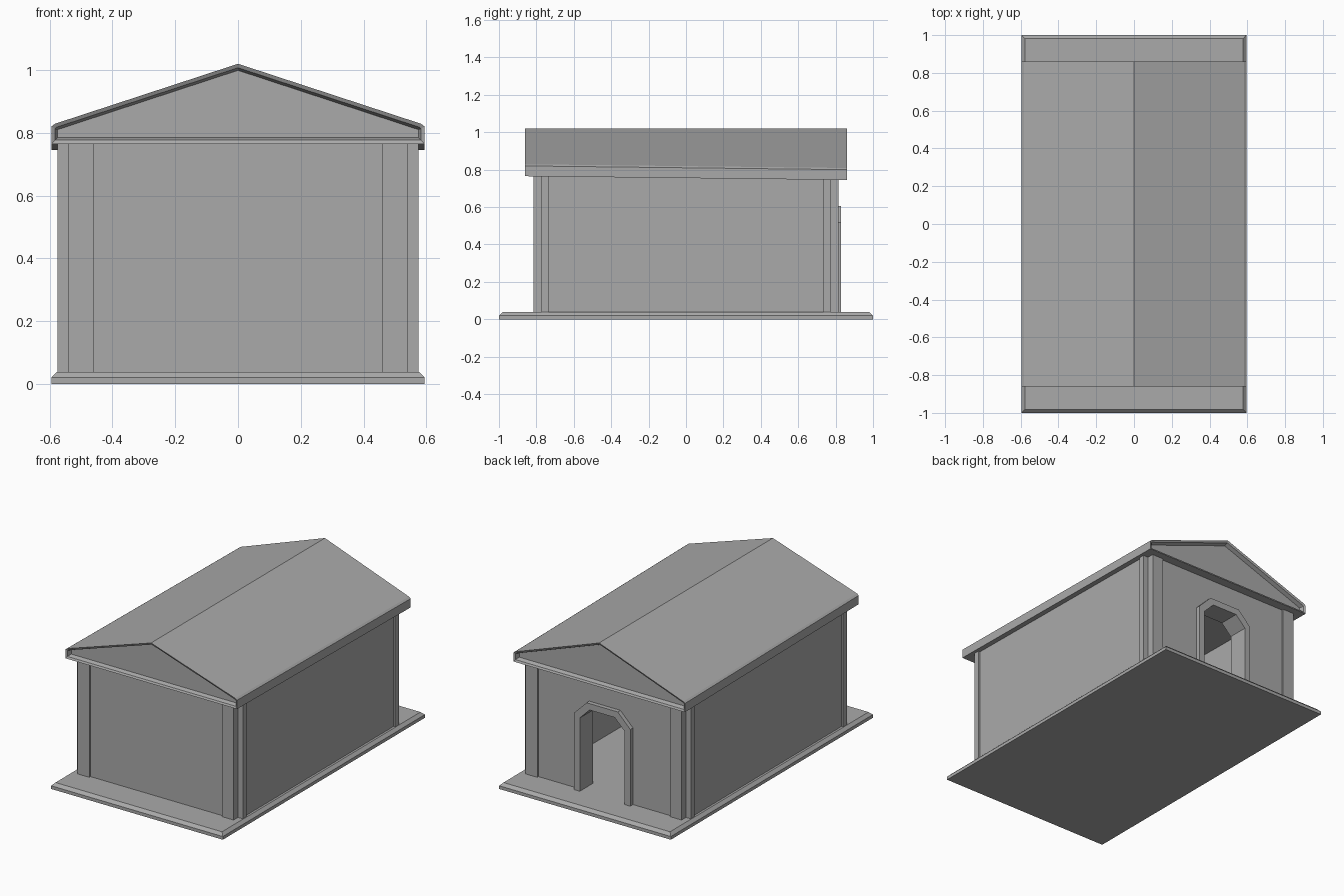
import bpy
import bmesh
from mathutils import Vector

cube = bpy.data.objects.get("Cube")
if cube:
    bpy.data.objects.remove(cube, do_unlink=True)

stone = bpy.data.materials.new("grey_stone")
stone.use_nodes = True
GREY = (0.4, 0.4, 0.4, 1)
stone.diffuse_color = GREY
stone.node_tree.nodes["Principled BSDF"].inputs["Base Color"].default_value = GREY


def finish(name, bm):
    bmesh.ops.recalc_face_normals(bm, faces=bm.faces[:])
    mesh = bpy.data.meshes.new(name)
    bm.to_mesh(mesh)
    bm.free()
    mesh.materials.append(stone)
    obj = bpy.data.objects.new(name, mesh)
    bpy.context.scene.collection.objects.link(obj)
    return obj


def prism(outline, axis, start, end):
    """Extrude an outline along y (outline is x, z) or z (outline is x, y)."""
    bm = bmesh.new()
    if axis == "y":
        points, move = [(a, start, b) for a, b in outline], (0, end - start, 0)
    else:
        points, move = [(a, b, start) for a, b in outline], (0, 0, end - start)
    face = bm.faces.new([bm.verts.new(p) for p in points])
    new = bmesh.ops.extrude_face_region(bm, geom=[face])["geom"]
    moved = [g for g in new if isinstance(g, bmesh.types.BMVert)]
    bmesh.ops.translate(bm, vec=Vector(move), verts=moved)
    bmesh.ops.recalc_face_normals(bm, faces=bm.faces[:])
    return bm


def rectangle(x0, x1, y0, y1):
    return [(x0, y0), (x1, y0), (x1, y1), (x0, y1)]


def arch(half, top, cut):
    """Open outline of a chamfered doorway, from one foot to the other."""
    right = [(half, FLOOR), (half, top - cut), (half - cut, top)]
    return right + [(-x, z) for x, z in reversed(right)]


FLOOR, WALL_TOP = 0.038, 0.77

# Base slab with chamfered upper rim
bm = prism(rectangle(-0.595, 0.595, -1, 1), "z", 0, FLOOR)
rim = [e for e in bm.edges if all(v.co.z > 0.03 for v in e.verts)]
bmesh.ops.bevel(bm, geom=rim, offset=0.018, segments=1, affect="EDGES")
finish("base_slab", bm)

# Side walls and plain front wall
for name, side in (("left_wall", 1), ("right_wall", -1)):
    x0, x1 = sorted((side * 0.46, side * 0.563))
    finish(name, prism(rectangle(x0, x1, -0.765, 0.765), "z", FLOOR, WALL_TOP))
finish("front_wall", prism(rectangle(-0.53, 0.53, -0.803, -0.70), "z", FLOOR, WALL_TOP))

# Back wall with its doorway, and the raised door frame
opening = arch(0.155, 0.565, 0.068)
wall = [(-0.53, FLOOR), (-0.53, WALL_TOP), (0.53, WALL_TOP), (0.53, FLOOR)]
finish("back_wall", prism(wall + opening, "y", 0.70, 0.803))
surround = arch(0.195, 0.605, 0.087)
finish("door_frame", prism(surround + opening[::-1], "y", 0.795, 0.83))

# Corner pilasters with a notched outer corner
pilaster = [(0.46, 0.815), (0.54, 0.815), (0.54, 0.772),
            (0.575, 0.772), (0.575, 0.735), (0.46, 0.735)]
for end, sy in (("front", -1), ("back", 1)):
    for side, sx in (("left", 1), ("right", -1)):
        shape = [(x * sx, y * sy) for x, y in pilaster]
        finish(f"{end}_{side}_pilaster", prism(shape, "z", FLOOR, WALL_TOP))

# Gabled roof with stepped, recessed pediments at both ends
half_gable = [(0.595, 0.765), (0.595, 0.82), (0.583, 0.829)]
gable = half_gable + [(0, 1.02)] + [(-x, z) for x, z in reversed(half_gable)]
bm = prism(gable, "y", -0.86, 0.86)
for direction in (-1, 1):
    end = max(bm.faces, key=lambda f: f.calc_center_median().y * direction)
    for width, depth in ((0.012, 0.006), (0.008, 0.025)):
        bmesh.ops.inset_region(bm, faces=[end], thickness=width, use_even_offset=True)
        for v in end.verts:
            v.co.y -= direction * depth

# The eaves fall slightly towards the back while the ridge stays level
for v in bm.verts:
    if abs(v.co.x) > 0.05:
        v.co.z -= 0.02 * (v.co.y + 0.86) / 1.72
finish("gabled_roof", bm)
